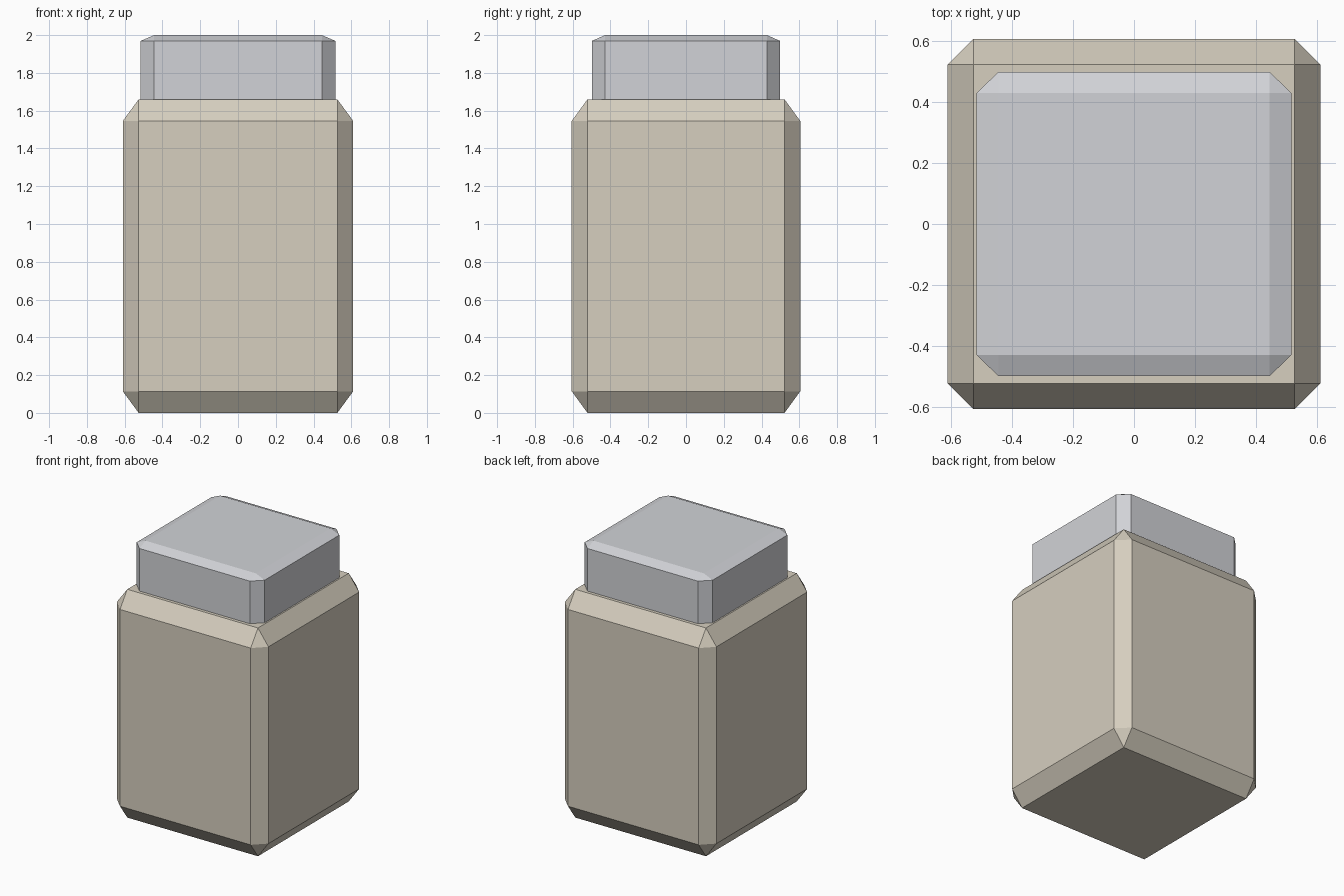
import bpy
import bmesh
from mathutils import Vector

if "Cube" in bpy.data.objects:
    bpy.data.objects.remove(bpy.data.objects["Cube"], do_unlink=True)


def make_material(name, colour):
    mat = bpy.data.materials.new(name)
    mat.use_nodes = True
    mat.diffuse_color = (*colour, 1)
    mat.node_tree.nodes["Principled BSDF"].inputs["Base Color"].default_value = (*colour, 1)
    return mat


def chamfered_box(name, size, bottom, mat, chamfer=0.069):
    """Chamfer a unit cube, then stretch it so the chamfer follows its proportions."""
    bm = bmesh.new()
    bmesh.ops.create_cube(bm, size=1)
    bmesh.ops.bevel(bm, geom=bm.edges[:], offset=chamfer, segments=1,
                    affect='EDGES', profile=0.5)
    bmesh.ops.scale(bm, vec=Vector(size), verts=bm.verts)
    bmesh.ops.translate(bm, vec=(0, 0, bottom + size[2] / 2), verts=bm.verts)
    mesh = bpy.data.meshes.new(name)
    bm.to_mesh(mesh)
    bm.free()
    mesh.materials.append(mat)
    obj = bpy.data.objects.new(name, mesh)
    bpy.context.collection.objects.link(obj)
    return obj


beige = make_material("warm beige", (0.67, 0.62, 0.52))
grey = make_material("cool light grey", (0.64, 0.65, 0.68))

# Jar body
chamfered_box("jar_body", (1.22, 1.21, 1.66), 0, beige)
# Lid, sunk slightly into the body
chamfered_box("jar_lid", (1.03, 0.995, 0.44), 1.56, grey)
